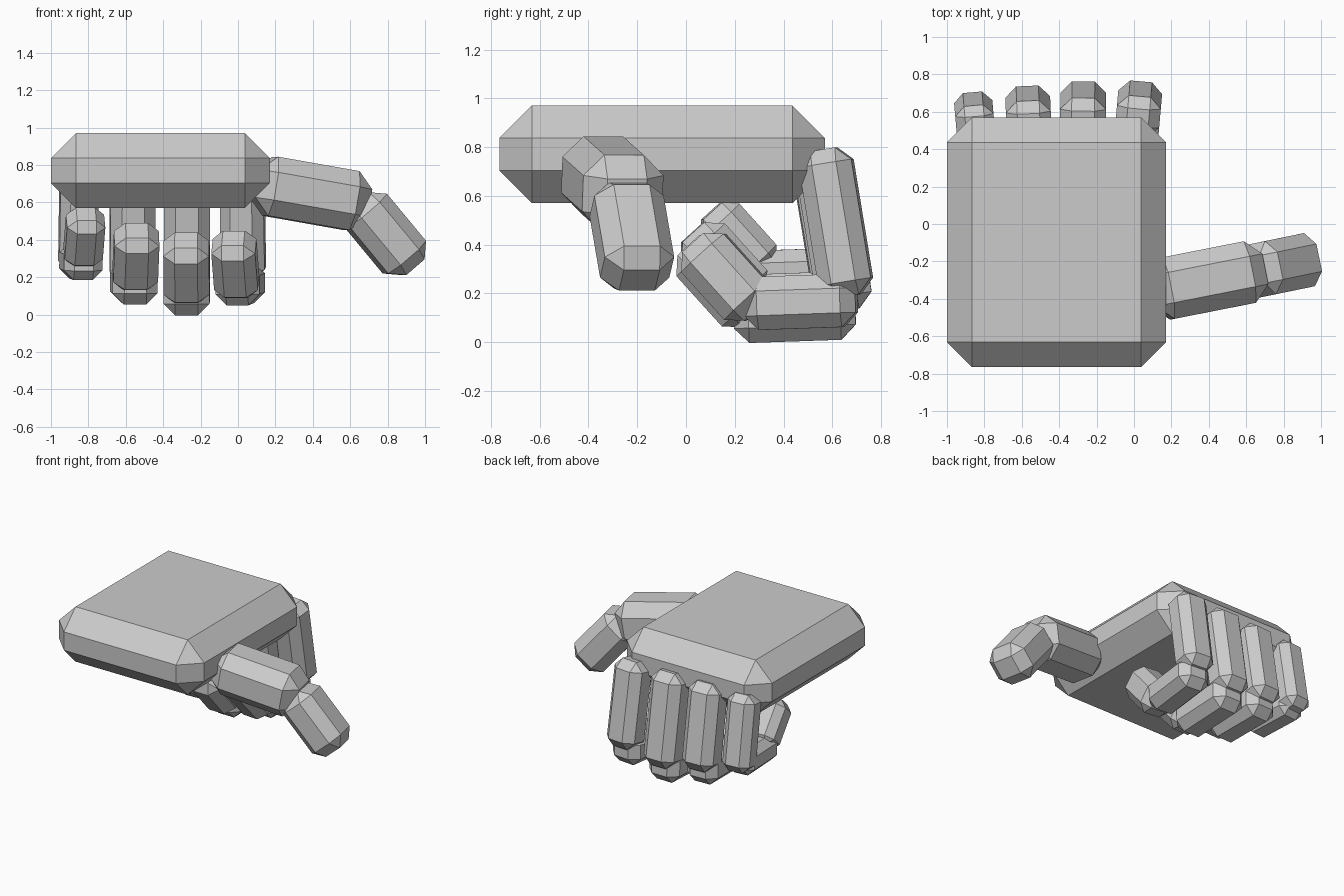
import bpy, bmesh, math
from mathutils import Vector, Matrix

if "Cube" in bpy.data.objects:
    bpy.data.objects.remove(bpy.data.objects["Cube"])

grey = bpy.data.materials.new("light_grey")
grey.diffuse_color = (0.6, 0.6, 0.6, 1)
grey.use_nodes = True
grey.node_tree.nodes["Principled BSDF"].inputs["Base Color"].default_value = grey.diffuse_color


def chamfer_box(name, centre, size, bevel, rot=None):
    """Box with every edge chamfered, flat shaded."""
    bm = bmesh.new()
    bmesh.ops.create_cube(bm, size=1, matrix=Matrix.Diagonal((*size, 1)))
    bmesh.ops.bevel(bm, geom=bm.edges[:], offset=bevel, segments=1,
                    profile=0.5, affect='EDGES')
    m = Matrix.Translation(centre)
    if rot:
        m = m @ rot.to_4x4()
    bm.transform(m)
    bmesh.ops.recalc_face_normals(bm, faces=bm.faces[:])
    me = bpy.data.meshes.new(name)
    bm.to_mesh(me)
    bm.free()
    me.materials.append(grey)
    ob = bpy.data.objects.new(name, me)
    bpy.context.collection.objects.link(ob)
    return ob


def bone(name, centre, axis, side, width, thick, length, bevel):
    """Chamfered box with local z along axis and local x along side."""
    z = Vector(axis).normalized()
    x = Vector(side)
    x = (x - z * x.dot(z)).normalized()
    y = z.cross(x)
    rot = Matrix((x, y, z)).transposed()
    chamfer_box(name, Vector(centre), (width, thick, length), bevel, rot)


# palm
chamfer_box("palm", (-0.415, -0.0975, 0.77), (1.17, 1.335, 0.40), 0.133)

# curled fingers: x at the knuckle, yaw, width, then (y, z, length) per bone
fingers = {
    "index": (0.024, -5, 0.235, (0.615, 0.490, 0.61), (0.47, 0.165, 0.46), (0.16, 0.268, 0.38)),
    "middle": (-0.272, -0.5, 0.245, (0.605, 0.455, 0.66), (0.445, 0.117, 0.50), (0.145, 0.25, 0.40)),
    "ring": (-0.565, 2.5, 0.24, (0.588, 0.475, 0.61), (0.44, 0.172, 0.47), (0.155, 0.31, 0.38)),
    "little": (-0.855, 5, 0.205, (0.575, 0.498, 0.54), (0.435, 0.285, 0.40), (0.215, 0.415, 0.33)),
}
dirs = ((0.163, -0.987), (-1, -0.035), (-0.67, 0.74))
for fname, (x0, yaw, width, *bones) in fingers.items():
    a = math.radians(yaw)
    fwd = Vector((-math.sin(a), math.cos(a), 0))
    side = Vector((math.cos(a), math.sin(a), 0))
    for part, (y, z, length), (dy, dz) in zip(("base", "middle", "tip"), bones, dirs):
        centre = Vector((x0 + (y - 0.6) * -math.tan(a), y, z))
        axis = fwd * dy + Vector((0, 0, dz))
        thick = width * (0.93 if part != "tip" else 1.0)
        bone(f"{fname}_finger_{part}", centre, axis, side, width, thick, length, width * 0.25)

# thumb
across = (-0.2, 0.98, 0)
bone("thumb_base", (0.39, -0.302, 0.648), (0.965, 0.19, -0.17), across, 0.335, 0.32, 0.62, 0.085)
bone("thumb_tip", (0.785, -0.222, 0.433), (0.63, 0.13, -0.76), across, 0.29, 0.27, 0.47, 0.07)
